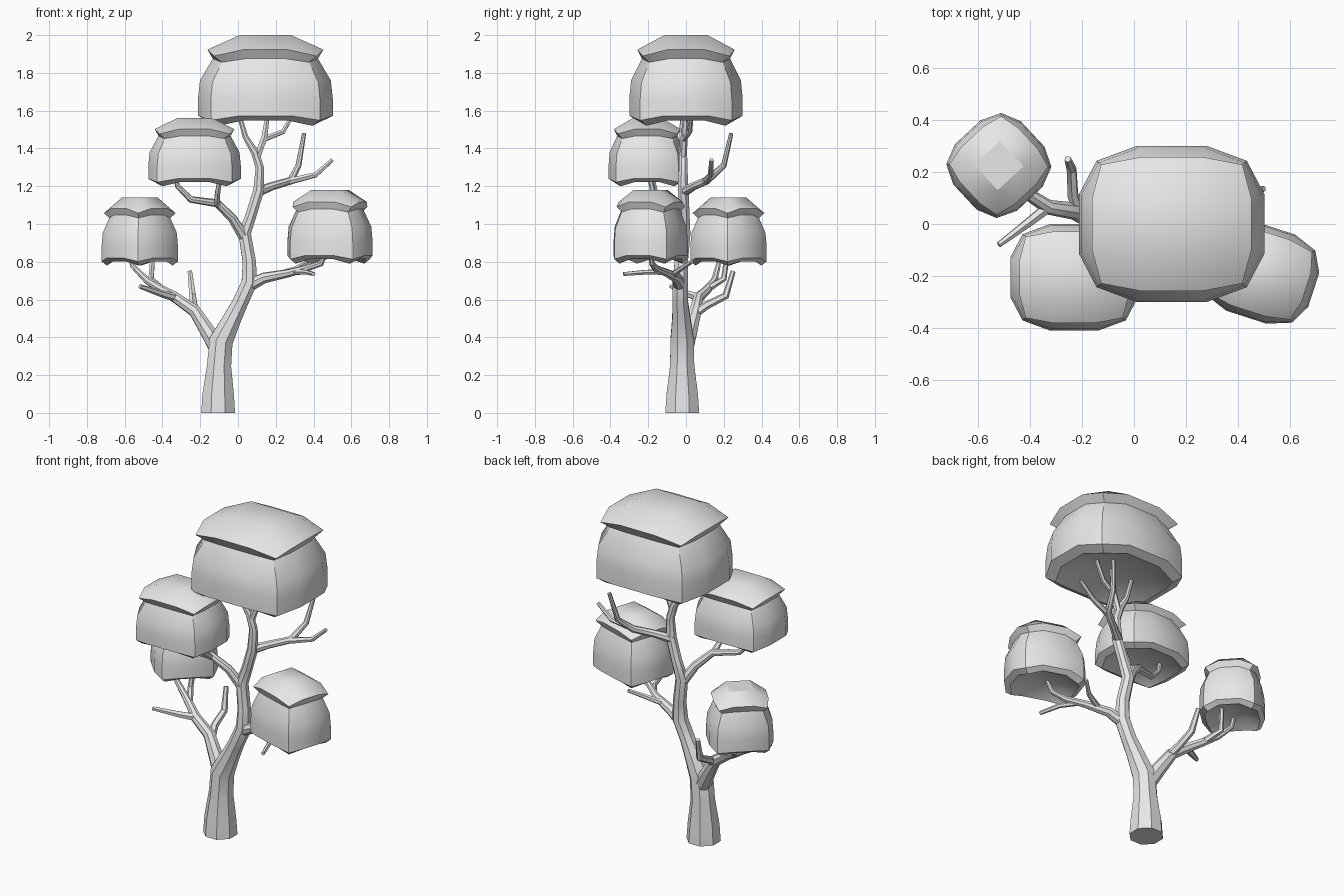
import bpy
import bmesh
import math
from mathutils import Vector, Quaternion, Matrix

cube = bpy.data.objects.get("Cube")
if cube:
    bpy.data.objects.remove(cube, do_unlink=True)

# One plain grey for the whole tree
GREY = (0.8, 0.8, 0.8, 1.0)
grey = bpy.data.materials.new("plain_grey")
grey.use_nodes = True
grey.diffuse_color = GREY
grey.node_tree.nodes["Principled BSDF"].inputs["Base Color"].default_value = GREY


def finish(bm, name, angle):
    """Turn a bmesh into a named, shaded object."""
    bmesh.ops.recalc_face_normals(bm, faces=bm.faces)
    mesh = bpy.data.meshes.new(name)
    bm.to_mesh(mesh)
    bm.free()
    mesh.materials.append(grey)
    mesh.polygons.foreach_set("use_smooth", [True] * len(mesh.polygons))
    mesh.set_sharp_from_angle(angle=math.radians(angle))
    obj = bpy.data.objects.new(name, mesh)
    bpy.context.collection.objects.link(obj)
    return obj


def bridge(bm, low, high):
    """Join two closed rings with quads."""
    n = len(low)
    for i in range(n):
        j = (i + 1) % n
        bm.faces.new((low[i], low[j], high[j], high[i]))


def limb(name, *points, sides=8):
    """Tapered tube through points given as (x, y, z, radius)."""
    bm = bmesh.new()
    path = [Vector(p[:3]) for p in points]
    steps = [(b - a).normalized() for a, b in zip(path, path[1:])]
    last = Vector((0, 0, 1))
    turn = Quaternion()
    rings = []
    for i, centre in enumerate(path):
        before = steps[max(i - 1, 0)]
        after = steps[min(i, len(steps) - 1)]
        tangent = (before + after).normalized()
        turn = last.rotation_difference(tangent) @ turn
        last = tangent
        ring = []
        for s in range(sides):
            a = math.tau * (s + 0.5) / sides
            offset = Vector((math.cos(a), math.sin(a), 0)) * points[i][3]
            ring.append(bm.verts.new(centre + turn @ offset))
        rings.append(ring)
    for low, high in zip(rings, rings[1:]):
        bridge(bm, low, high)
    bm.faces.new(rings[0])
    bm.faces.new(rings[-1])
    return finish(bm, name, 40)


# Crown profile rows: edge radius, corner radius, edge height, corner height
PROFILE = (
    (0.84, 0.86, 0.06, 0.0),
    (1.0, 1.0, 0.11, 0.06),
    (1.0, 1.0, 0.3, 0.28),
    (0.97, 0.97, 0.5, 0.48),
    (0.78, 0.8, 0.74, 0.7),
    (0.86, 0.94, 0.84, 0.77),
)
CORNER, EDGE = 0.81, 0.38


def crown(name, centre, half, bottom, top, yaw=0):
    """Rounded block of foliage with an overhanging cap and a hollow base."""
    bm = bmesh.new()
    height = top - bottom
    spin = Matrix.Rotation(math.radians(yaw), 3, 'Z')

    def vert(x, y, t, quarter):
        p = Matrix.Rotation(quarter * math.pi / 2, 3, 'Z') @ Vector((x, y, 0))
        p = spin @ Vector((p.x * half[0], p.y * half[1], 0))
        return bm.verts.new((centre[0] + p.x, centre[1] + p.y, bottom + t * height))

    rings = []
    for re, rc, te, tc in PROFILE:
        ring = []
        for k in range(4):
            ring.append(vert(CORNER * rc, CORNER * rc, tc, k))
            ring.append(vert(EDGE * re, re, te, k))
            ring.append(vert(-EDGE * re, re, te, k))
        rings.append(ring)
    for low, high in zip(rings, rings[1:]):
        bridge(bm, low, high)

    # Close each end with a three by three patch
    for ring, t in ((rings[0], 0.15), (rings[-1], 1.0)):
        quad = [vert(EDGE, EDGE, t, k) for k in range(4)]
        for k in range(4):
            i = 3 * k
            bm.faces.new((ring[i], ring[i + 1], quad[k], ring[i - 1]))
            bm.faces.new((ring[i + 1], ring[i + 2], quad[(k + 1) % 4], quad[k]))
        bm.faces.new(quad)
    return finish(bm, name, 32)


# Foliage
crown("top_crown", (0.145, 0), (0.357, 0.3), 1.52, 2.0)
crown("middle_crown", (-0.23, -0.205), (0.245, 0.205), 1.2, 1.56)
crown("left_crown", (0.487, -0.187), (0.215, 0.18), 0.79, 1.18, -18)
crown("right_crown", (-0.52, 0.225), (0.178, 0.175), 0.78, 1.14, 43)

# Trunk, running up into the top crown
limb("trunk",
     (-0.105, -0.02, 0, 0.097), (-0.105, -0.02, 0.1, 0.09),
     (-0.1, -0.02, 0.25, 0.069), (-0.09, -0.02, 0.38, 0.068),
     (-0.03, -0.025, 0.5, 0.052), (0.01, -0.03, 0.58, 0.045),
     (0.06, -0.03, 0.69, 0.045), (0.06, -0.025, 0.8, 0.038),
     (0.035, -0.01, 0.95, 0.036), (0.07, -0.01, 1.05, 0.031),
     (0.11, -0.015, 1.18, 0.031), (0.115, -0.015, 1.3, 0.024),
     (0.09, -0.015, 1.38, 0.023), (0.04, -0.02, 1.46, 0.016),
     (0, -0.02, 1.6, 0.012))
limb("top_branch",
     (0.1, -0.015, 1.35, 0.02), (0.14, -0.01, 1.46, 0.018),
     (0.16, 0, 1.6, 0.012), sides=6)
limb("top_side_twig",
     (0.14, -0.01, 1.45, 0.016), (0.24, 0.02, 1.49, 0.014),
     (0.3, 0.03, 1.6, 0.011), sides=6)

# Lower right limb and its twigs
limb("right_limb",
     (-0.1, -0.01, 0.33, 0.05), (-0.16, 0.02, 0.43, 0.042),
     (-0.23, 0.05, 0.54, 0.034), (-0.33, 0.065, 0.61, 0.029),
     (-0.4, 0.11, 0.65, 0.024), (-0.48, 0.15, 0.7, 0.019),
     (-0.56, 0.17, 0.78, 0.014), (-0.57, 0.18, 0.85, 0.012))
limb("right_crown_twig",
     (-0.41, 0.12, 0.66, 0.019), (-0.46, 0.2, 0.71, 0.016),
     (-0.45, 0.22, 0.85, 0.013), sides=6)
limb("right_front_twig",
     (-0.33, 0.065, 0.61, 0.023), (-0.4, 0.01, 0.63, 0.019),
     (-0.52, -0.08, 0.67, 0.012), sides=6)
limb("right_back_twig",
     (-0.21, 0.04, 0.52, 0.024), (-0.235, 0.11, 0.57, 0.022),
     (-0.24, 0.21, 0.62, 0.02), (-0.255, 0.25, 0.75, 0.013), sides=6)

# Lower left limb and its twigs
limb("left_limb",
     (0.05, -0.03, 0.67, 0.036), (0.14, -0.05, 0.715, 0.029),
     (0.27, -0.1, 0.74, 0.022), (0.36, -0.16, 0.765, 0.018),
     (0.44, -0.18, 0.79, 0.015), (0.47, -0.19, 0.86, 0.012))
limb("left_front_twig",
     (0.3, -0.12, 0.745, 0.016), (0.36, -0.21, 0.745, 0.014),
     (0.4, -0.33, 0.735, 0.011), sides=6)
limb("left_back_twig",
     (0.2, -0.07, 0.73, 0.018), (0.3, -0.03, 0.76, 0.014),
     (0.37, 0.03, 0.8, 0.011), sides=6)

# Middle limb under the middle crown
limb("middle_limb",
     (0.04, -0.01, 0.92, 0.032), (-0.03, -0.05, 1.03, 0.025),
     (-0.11, -0.1, 1.11, 0.022), (-0.25, -0.15, 1.13, 0.018),
     (-0.32, -0.17, 1.2, 0.014), (-0.34, -0.18, 1.28, 0.012))
limb("middle_twig",
     (-0.11, -0.1, 1.1, 0.019), (-0.11, -0.17, 1.15, 0.016),
     (-0.09, -0.2, 1.28, 0.012), sides=6)

# Bare upper limb
limb("upper_limb",
     (0.1, -0.015, 1.17, 0.028), (0.18, 0.04, 1.2, 0.022),
     (0.28, 0.11, 1.23, 0.021), (0.32, 0.2, 1.31, 0.016),
     (0.35, 0.24, 1.48, 0.011))
limb("upper_twig",
     (0.27, 0.1, 1.225, 0.019), (0.41, 0.13, 1.26, 0.015),
     (0.5, 0.135, 1.34, 0.011), sides=6)
